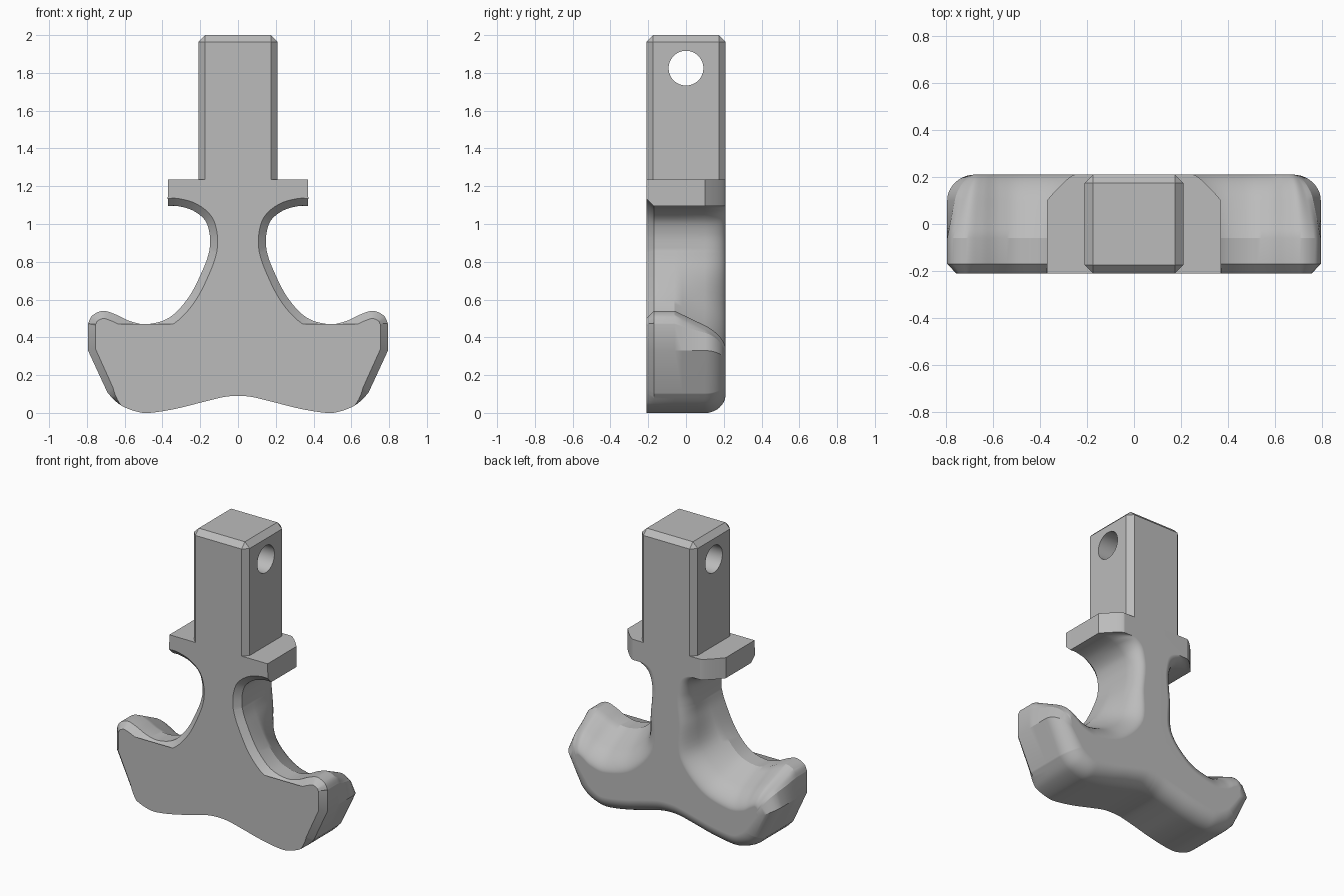
import bpy, bmesh, math
from mathutils import Vector

if "Cube" in bpy.data.objects:
    bpy.data.objects.remove(bpy.data.objects["Cube"], do_unlink=True)

grey = bpy.data.materials.new("plain grey")
grey.use_nodes = True
COLOUR = (0.5, 0.5, 0.5, 1)
grey.diffuse_color = COLOUR
grey.node_tree.nodes["Principled BSDF"].inputs["Base Color"].default_value = COLOUR

HALF = 0.21      # half depth
CHAMFER = 0.04

# Outline of the right half in runs, top centre to bottom centre.
# Each point: x, z, shift in x and z at the back, blend (-1 corner, 0 round, 1 slope)
flange_run = [(0, 1.235, 0, 0, -1), (.37, 1.235, -.12, 0, -1), (.37, 1.095, -.12, 0, -1)]
arc_run = [(.37, 1.095, -.12, 0, -1), (.32, 1.095, -.1, 0, -.8), (.24, 1.072, -.08, .02, 0),
           (.175, 1.02, -.07, .03, 0), (.15, .945, -.07, 0, 0), (.15, .865, -.07, 0, 0)]
saddle_run = [(.15, .865, -.07, 0, 0), (.177, .78, -.085, -.03, .4), (.256, .62, -.155, -.1, 1),
              (.36, .507, -.1, -.17, 1), (.478, .47, -.02, -.2, 1), (.57, .485, .0, -.2, 1),
              (.65, .522, -.02, -.2, 1), (.715, .54, -.05, -.2, 1), (.772, .515, -.09, -.19, 1),
              (.794, .47, -.12, -.17, .7)]
side_run = [(.794, .47, -.12, -.17, .7), (.794, .33, -.12, -.06, 0), (.69, .105, -.1, .05, 0)]
base_run = [(.69, .105, -.1, .05, 0), (.62, .04, -.06, .09, 0), (.52, .003, -.01, .1, 0),
            (.44, .003, 0, .1, 0), (.31, .026, 0, .1, 0), (.177, .06, 0, .1, 0),
            (.07, .085, 0, .1, 0), (0, .09, 0, .1, 0)]


def catmull(run, i, t):
    """Smooth value between point i and i + 1 of a run."""
    a, b, c, d = (Vector(run[min(max(k, 0), len(run) - 1)]) for k in range(i - 1, i + 3))
    return 0.5 * (2 * b + (c - a) * t + (2 * a - 5 * b + 4 * c - d) * t * t
                  + (3 * b - a - 3 * c + d) * t ** 3)


def sample(run, smooth, chamfer):
    """Points of a run, each with its inward front chamfer."""
    steps = 6 if smooth else 1
    params = [k / steps for k in range((len(run) - 1) * steps + 1)]
    pts = []
    for s in params:
        i = min(int(s), len(run) - 2)
        pts.append(catmull(run, i, s - i) if smooth else Vector(run[int(s)]))
    result = []
    for k, p in enumerate(pts):
        step = pts[min(k + 1, len(pts) - 1)] - pts[max(k - 1, 0)]
        inward = Vector((step[1], -step[0])).normalized()
        result.append((p, inward * CHAMFER * chamfer(params[k])))
    return result


def full(s):
    return 1


outline = (sample(flange_run, False, lambda s: 0)[:-1] + sample(arc_run, True, full)[:-1]
           + sample(saddle_run, True, full)[:-1] + sample(side_run, False, full)[:-1]
           + sample(base_run, True, lambda s: max(0, 1 - s)))


def back_amount(y, blend):
    """How far a point has moved to its back position at depth y."""
    start = 0.1
    t = min(max((y - start) / (HALF - start), 0), 1)
    rounded = 1 - math.sqrt(1 - t * t)
    if blend < 0:
        return rounded + (t * 0.75 - rounded * 0.75) * -blend
    slope = 0.65 * max(y + 0.06, 0) / (HALF + 0.06) + 0.35 * rounded
    return rounded + (slope - rounded) * blend


def ring(y):
    half = []
    for p, inset in outline:
        amount = back_amount(y, p[4])
        x, z = p[0] + p[2] * amount, p[1] + p[3] * amount
        if y <= -HALF:
            x, z = x + inset.x, z + inset.y
        half.append((x, y, z))
    return half + [(-x, y, z) for x, y, z in half[-2:0:-1]]


def finish(name, bm):
    bmesh.ops.recalc_face_normals(bm, faces=bm.faces)
    mesh = bpy.data.meshes.new(name)
    bm.to_mesh(mesh)
    bm.free()
    obj = bpy.data.objects.new(name, mesh)
    bpy.context.collection.objects.link(obj)
    mesh.materials.append(grey)
    return obj


def smooth(obj):
    bpy.ops.object.select_all(action='DESELECT')
    obj.select_set(True)
    bpy.context.view_layer.objects.active = obj
    bpy.ops.object.shade_smooth_by_angle(angle=math.radians(25))
    obj.modifiers.new("even shading", 'WEIGHTED_NORMAL').keep_sharp = True


# Hook body with flange: rings from front to back
depths = [-HALF, CHAMFER - HALF, -0.06, -0.02, 0.02, 0.06]
depths += [0.1 + (HALF - 0.1) * math.sin(math.pi / 2 * k / 10) for k in range(11)]
bm = bmesh.new()
rings = [[bm.verts.new(co) for co in ring(y)] for y in depths]
for a, b in zip(rings, rings[1:]):
    for k in range(len(a)):
        n = (k + 1) % len(a)
        bm.faces.new((a[k], a[n], b[n], b[k]))
bm.faces.new(rings[0])
bm.faces.new(rings[-1])
body = finish("hook_body", bm)
smooth(body)

# Square stem with chamfered edges
bm = bmesh.new()
bmesh.ops.create_cube(bm, size=1)
for v in bm.verts:
    v.co = (v.co.x * 2 * HALF, v.co.y * 2 * HALF, 1.235 if v.co.z < 0 else 2)
edges = [e for e in bm.edges if max(v.co.z for v in e.verts) > 1.9]
bmesh.ops.bevel(bm, geom=edges, offset=0.036, segments=1, affect='EDGES')
stem = finish("stem", bm)

# Cross hole through the stem
bpy.ops.mesh.primitive_cylinder_add(vertices=48, radius=0.092, depth=1,
                                    location=(0, 0, 1.825), rotation=(0, math.pi / 2, 0))
cutter = bpy.context.object
cutter.name = "hole_cutter"
cutter.hide_render = True
cutter.data.materials.append(grey)
hole = stem.modifiers.new("hole", 'BOOLEAN')
hole.object = cutter
hole.operation = 'DIFFERENCE'
hole.solver = 'EXACT'
bpy.context.view_layer.objects.active = stem
bpy.ops.object.modifier_apply(modifier=hole.name)
bpy.data.objects.remove(cutter, do_unlink=True)
smooth(stem)
